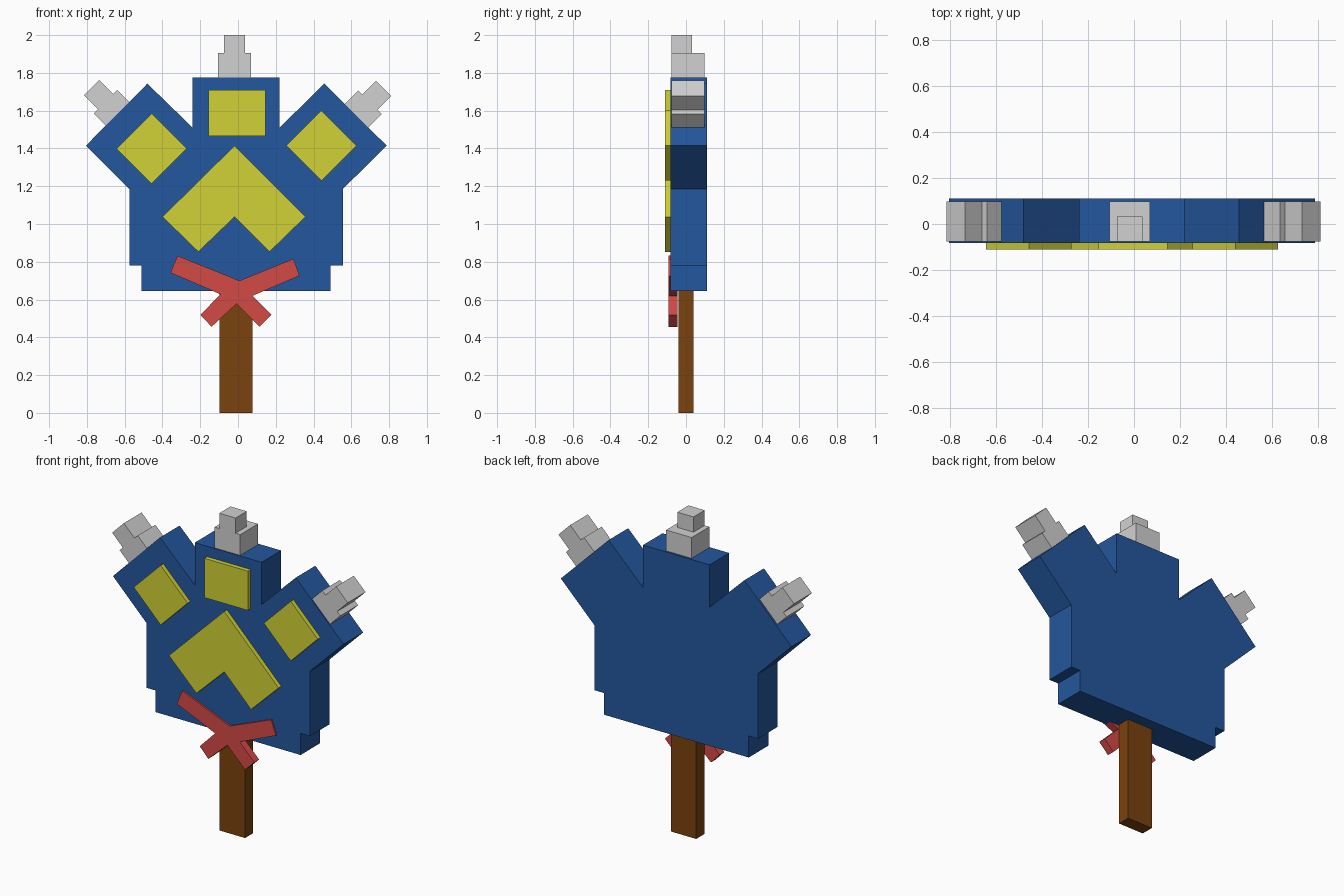
import bpy, bmesh, math

cube = bpy.data.objects.get("Cube")
if cube:
    bpy.data.objects.remove(cube, do_unlink=True)


def linear(c):
    return c / 12.92 if c <= 0.04045 else ((c + 0.055) / 1.055) ** 2.4


def make_material(name, rgb):
    mat = bpy.data.materials.new(name)
    mat.use_nodes = True
    color = [linear(c) for c in rgb] + [1.0]
    mat.diffuse_color = color
    bsdf = next(n for n in mat.node_tree.nodes if n.type == 'BSDF_PRINCIPLED')
    bsdf.inputs["Base Color"].default_value = color
    bsdf.inputs["Roughness"].default_value = 0.8
    return mat


blue = make_material("blue", (0.14, 0.34, 0.62))
yellow = make_material("yellow", (0.82, 0.82, 0.21))
red = make_material("red", (0.83, 0.29, 0.27))
brown = make_material("brown", (0.48, 0.26, 0.05))
grey = make_material("light grey", (0.82, 0.82, 0.82))


def slab(name, outline, y0, y1, mat):
    """Extrude an (x, z) outline from y0 to y1."""
    bm = bmesh.new()
    face = bm.faces.new([bm.verts.new((x, y0, z)) for x, z in outline])
    ext = bmesh.ops.extrude_face_region(bm, geom=[face])
    verts = [v for v in ext["geom"] if isinstance(v, bmesh.types.BMVert)]
    bmesh.ops.translate(bm, verts=verts, vec=(0, y1 - y0, 0))
    bmesh.ops.recalc_face_normals(bm, faces=bm.faces)
    mesh = bpy.data.meshes.new(name)
    bm.to_mesh(mesh)
    bm.free()
    mesh.materials.append(mat)
    obj = bpy.data.objects.new(name, mesh)
    bpy.context.collection.objects.link(obj)
    return obj


def rect(x0, x1, z0, z1):
    return [(x0, z0), (x1, z0), (x1, z1), (x0, z1)]


def diamond(cx, cz, r):
    return [(cx - r, cz), (cx, cz - r), (cx + r, cz), (cx, cz + r)]


# Paw with three toes
slab("paw", [
    (-0.51, 0.645), (0.49, 0.645), (0.49, 0.78), (0.555, 0.78),
    (0.555, 1.185), (0.787, 1.415), (0.457, 1.743), (0.22, 1.51),
    (0.22, 1.775), (-0.24, 1.775), (-0.24, 1.51), (-0.48, 1.743),
    (-0.805, 1.415), (-0.575, 1.185), (-0.575, 0.78), (-0.51, 0.78),
], -0.083, 0.11, blue)

# Raised pads on the front
PAD = (-0.11, -0.08)
slab("middle_toe_pad", rect(-0.155, 0.145, 1.465, 1.71), *PAD, yellow)
slab("right_toe_pad", diamond(-0.457, 1.399, 0.186), *PAD, yellow)
slab("left_toe_pad", diamond(0.441, 1.415, 0.186), *PAD, yellow)
slab("palm_pad", [
    (-0.018, 1.415), (0.357, 1.038), (0.167, 0.853),
    (-0.018, 1.038), (-0.21, 0.853), (-0.40, 1.038),
], *PAD, yellow)

# Ribbon tied at the wrist
slab("ribbon", [
    (-0.32, 0.832), (0.008, 0.70), (0.294, 0.816), (0.326, 0.726),
    (0.077, 0.62), (0.178, 0.519), (0.114, 0.456), (-0.008, 0.577),
    (-0.14, 0.456), (-0.199, 0.519), (-0.093, 0.628), (-0.358, 0.742),
], -0.093, -0.046, red)

# Handle
slab("handle", rect(-0.098, 0.077, 0.0, 0.66), -0.04, 0.04, brown)

# Middle claw: wide base with a narrower tip set toward the front
CLAW = (-0.077, 0.098)
slab("middle_claw_base", rect(-0.107, 0.069, 1.77, 1.905), *CLAW, grey)
slab("middle_claw_tip", rect(-0.075, 0.037, 1.90, 2.0), -0.077, 0.033, grey)


# Outer claws: stepped outline leaning 45 degrees outward
def side_claw(name, cx, cz, side):
    a = math.sqrt(0.5)
    local = [(-0.088, -0.01), (0.088, -0.01), (0.088, 0.093), (0.057, 0.093),
             (0.057, 0.197), (-0.057, 0.197), (-0.057, 0.093), (-0.088, 0.093)]
    outline = [(cx + side * a * (v + u), cz + a * (v - u)) for u, v in local]
    slab(name, outline, *CLAW, grey)


side_claw("right_claw", -0.635, 1.582, -1)
side_claw("left_claw", 0.632, 1.579, 1)
